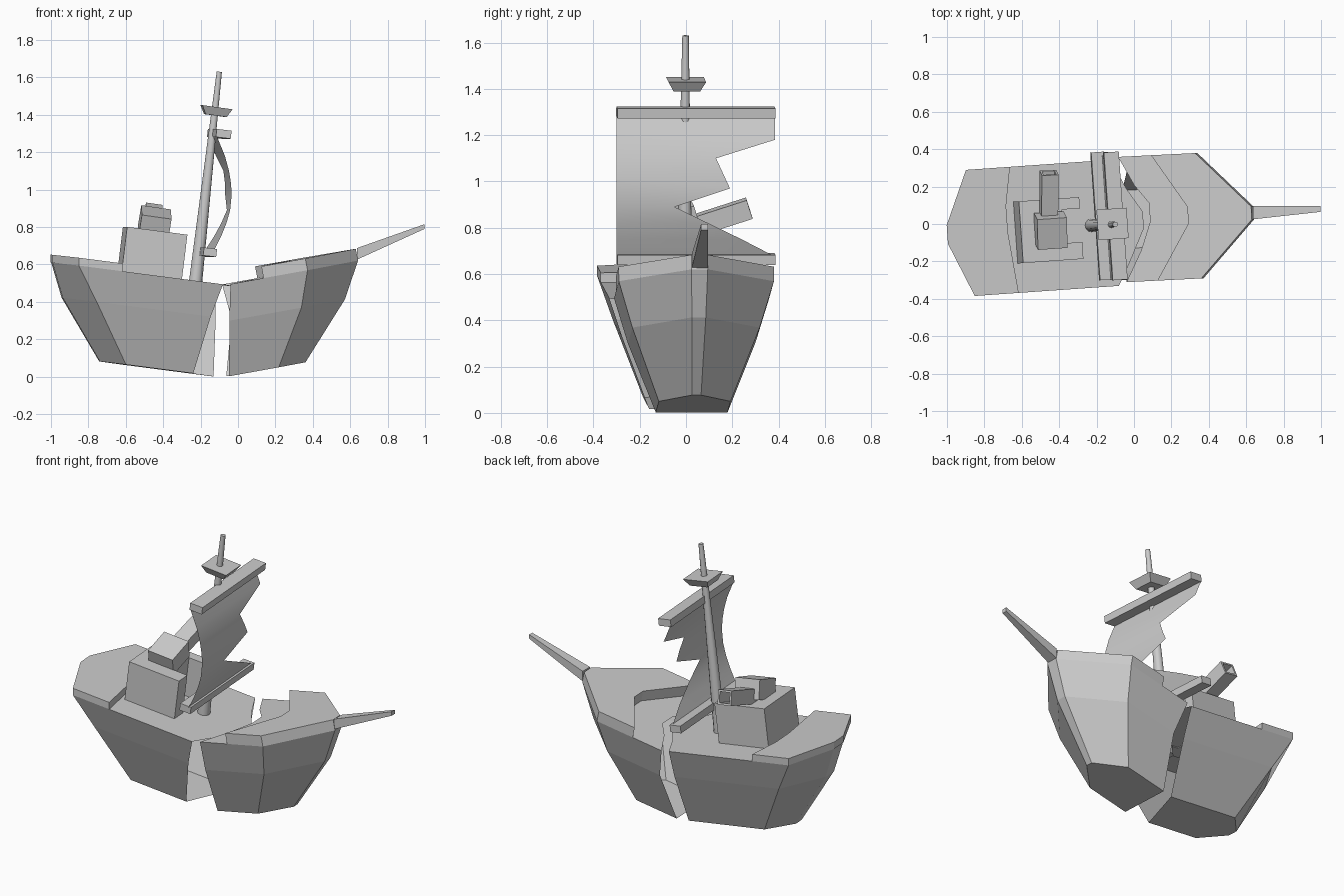
import bpy, bmesh
from math import radians
from mathutils import Matrix, Vector

if "Cube" in bpy.data.objects:
    bpy.data.objects.remove(bpy.data.objects["Cube"])


def make(name, verts, faces, smooth=None):
    bm = bmesh.new()
    vs = [bm.verts.new(v) for v in verts]
    for f in faces:
        bm.faces.new([vs[i] for i in f])
    bmesh.ops.recalc_face_normals(bm, faces=bm.faces)
    me = bpy.data.meshes.new(name)
    bm.to_mesh(me)
    bm.free()
    ob = bpy.data.objects.new(name, me)
    bpy.context.collection.objects.link(ob)
    if smooth:
        bpy.context.view_layer.objects.active = ob
        ob.select_set(True)
        bpy.ops.object.shade_smooth_by_angle(angle=radians(smooth))
        ob.select_set(False)
    return ob


def frame(yaw, pitch, centre):
    """Skewed ship frame: each broken half leans its own way."""
    return lambda x, y, z: (x - yaw * y, centre + yaw * x + y, z + pitch * x)


BOW = frame(0.05, 0.18, 0.027)
STERN = frame(0.07, -0.13, 0.0135)


def hull(name, fr, levels, broken_deck):
    """Open-ended shell. Level: z, near break x, far break x, shoulder x, half width, end x, end half width."""
    verts, faces = [], []
    for z, near, far, sh, w, end, ew in levels:
        verts += [fr(x, y, z) for x, y in
                  [(near, -w), (sh, -w), (end, -ew), (end, ew), (sh, w), (far, w)]]
    for r in range(len(levels) - 1):
        for i in range(5):
            a = r * 6 + i
            faces.append((a, a + 1, a + 7, a + 6))
    faces.append(tuple(range(6)))
    top = (len(levels) - 1) * 6
    n = len(verts)
    verts += [fr(x, y, levels[-1][0]) for x, y in broken_deck]
    faces.append(tuple(range(top, top + 6)) + tuple(range(n, n + len(broken_deck))))
    return make(name, verts, faces)


def prism(name, fr, plan, z0, z1, shift=0.0):
    n = len(plan)
    verts = [fr(x, y, z0) for x, y in plan] + [fr(x + shift, y, z1) for x, y in plan]
    faces = [tuple(range(n)), tuple(range(n, 2 * n))]
    faces += [(i, (i + 1) % n, n + (i + 1) % n, n + i) for i in range(n)]
    return make(name, verts, faces)


def box(name, centre, size, rot=(0, 0, 0), taper=1.0, bore=None):
    """Box, optionally with a narrower base or a square bore in the +y end."""
    bm = bmesh.new()
    bmesh.ops.create_cube(bm, size=1)
    for v in bm.verts:
        if v.co.z < 0:
            v.co.x *= taper
            v.co.y *= taper
    bmesh.ops.scale(bm, vec=size, verts=bm.verts)
    if bore:
        bm.normal_update()
        end = max(bm.faces, key=lambda f: f.calc_center_median().y)
        bmesh.ops.inset_region(bm, faces=[end], thickness=bore)
        res = bmesh.ops.extrude_discrete_faces(bm, faces=[end])
        bmesh.ops.translate(bm, vec=(0, -0.12, 0), verts=res["faces"][0].verts)
    me = bpy.data.meshes.new(name)
    bm.to_mesh(me)
    bm.free()
    ob = bpy.data.objects.new(name, me)
    bpy.context.collection.objects.link(ob)
    ob.location = centre
    ob.rotation_euler = [radians(a) for a in rot]
    return ob


# Two halves of the broken hull
hull("bow_hull", BOW,
     [(0.012, -0.055, -0.055, 0.21, 0.155, 0.36, 0.02),
      (0.31, -0.06, -0.02, 0.325, 0.275, 0.57, 0.03),
      (0.505, -0.057, -0.068, 0.355, 0.335, 0.64, 0.035)],
     [(0.01, 0.18), (0.085, 0.08), (0.085, -0.02), (0.03, -0.17)])
hull("stern_hull", STERN,
     [(-0.015, -0.25, -0.12, -0.61, 0.155, -0.74, 0.03),
      (0.30, -0.165, -0.10, -0.775, 0.275, -0.94, 0.045),
      (0.48, -0.104, -0.10, -0.875, 0.337, -0.995, 0.05)],
     [(-0.03, 0.18), (0.05, 0.05), (0.05, -0.04), (-0.04, -0.22)])

# Raised decks at both ends
prism("foredeck", BOW,
      [(0.12, -0.335), (0.355, -0.335), (0.64, -0.035), (0.64, 0.035), (0.355, 0.335),
       (0.12, 0.335), (0.30, 0.05), (0.30, -0.04)], 0.505, 0.57, -0.012)
prism("poop_deck", STERN,
      [(-0.64, -0.337), (-0.875, -0.337), (-0.998, -0.05), (-0.998, 0.05), (-0.875, 0.337),
       (-0.64, 0.337), (-0.675, 0.13), (-0.675, -0.01)], 0.48, 0.522)

# Bowsprit: tapered square spar
spar = []
for x, y, w, z0, z1 in [(0.635, 0.06, 0.035, 0.625, 0.687), (0.998, 0.08, 0.015, 0.79, 0.815)]:
    spar += [(x, y - w, z0), (x, y + w, z0), (x, y + w, z1), (x, y - w, z1)]
make("bowsprit", spar, [(0, 1, 2, 3), (4, 5, 6, 7)] +
     [(i, (i + 1) % 4, 4 + (i + 1) % 4, 4 + i) for i in range(4)])

# Cabin with a recessed doorway facing the mast
prism("cabin", STERN,
      [(-0.635, -0.18), (-0.313, -0.18), (-0.313, -0.09), (-0.41, -0.09), (-0.41, 0.09),
       (-0.313, 0.09), (-0.313, 0.15), (-0.635, 0.15)], 0.475, 0.722, 0.03)

# Cannon on the cabin roof, aimed up to the far side
box("cannon_block", (-0.445, -0.035, 0.825), (0.16, 0.17, 0.115), (18, 8, 4))
box("cannon_barrel", (-0.455, 0.145, 0.843), (0.09, 0.27, 0.085), (18, 8, 2), bore=0.016)

# Leaning mast
foot, head = Vector((-0.241, -0.008, 0.38)), Vector((-0.10, -0.002, 1.63))
axis = head - foot
bm = bmesh.new()
bmesh.ops.create_cone(bm, cap_ends=True, segments=12, radius1=0.038, radius2=0.014, depth=axis.length)
bm.transform(Matrix.Translation((foot + head) / 2) @ axis.to_track_quat('Z', 'Y').to_matrix().to_4x4())
mast_me = bpy.data.meshes.new("mast")
bm.to_mesh(mast_me)
bm.free()
mast = bpy.data.objects.new("mast", mast_me)
bpy.context.collection.objects.link(mast)
bpy.context.view_layer.objects.active = mast
mast.select_set(True)
bpy.ops.object.shade_smooth_by_angle(angle=radians(40))
mast.select_set(False)

# Crow's nest and yards
box("crows_nest", (-0.118, 0, 1.418), (0.163, 0.163, 0.045), (0, 8, 4), taper=0.7)
box("upper_yard", (-0.10, 0.043, 1.298), (0.08, 0.685, 0.043), (0, 7, 4))
box("lower_yard", (-0.173, 0.043, 0.665), (0.07, 0.685, 0.043), (0, 7, 4))

# Billowing torn sail: rows of (z, x of the belly, torn edge y)
rows = [(1.29, -0.115, 0.385), (1.18, -0.07, 0.385), (1.10, -0.048, 0.13), (1.03, -0.037, 0.162),
        (0.97, -0.034, 0.19), (0.89, -0.042, -0.05), (0.82, -0.062, 0.095),
        (0.75, -0.09, 0.24), (0.675, -0.128, 0.385)]
sail_v = []
for z, x, edge in rows:
    for y in (-0.30, edge):
        sail_v.append((x - 0.07 * (y + 0.3), y, z))
make("torn_sail", sail_v, [(2 * i, 2 * i + 1, 2 * i + 3, 2 * i + 2) for i in range(len(rows) - 1)], 60)
